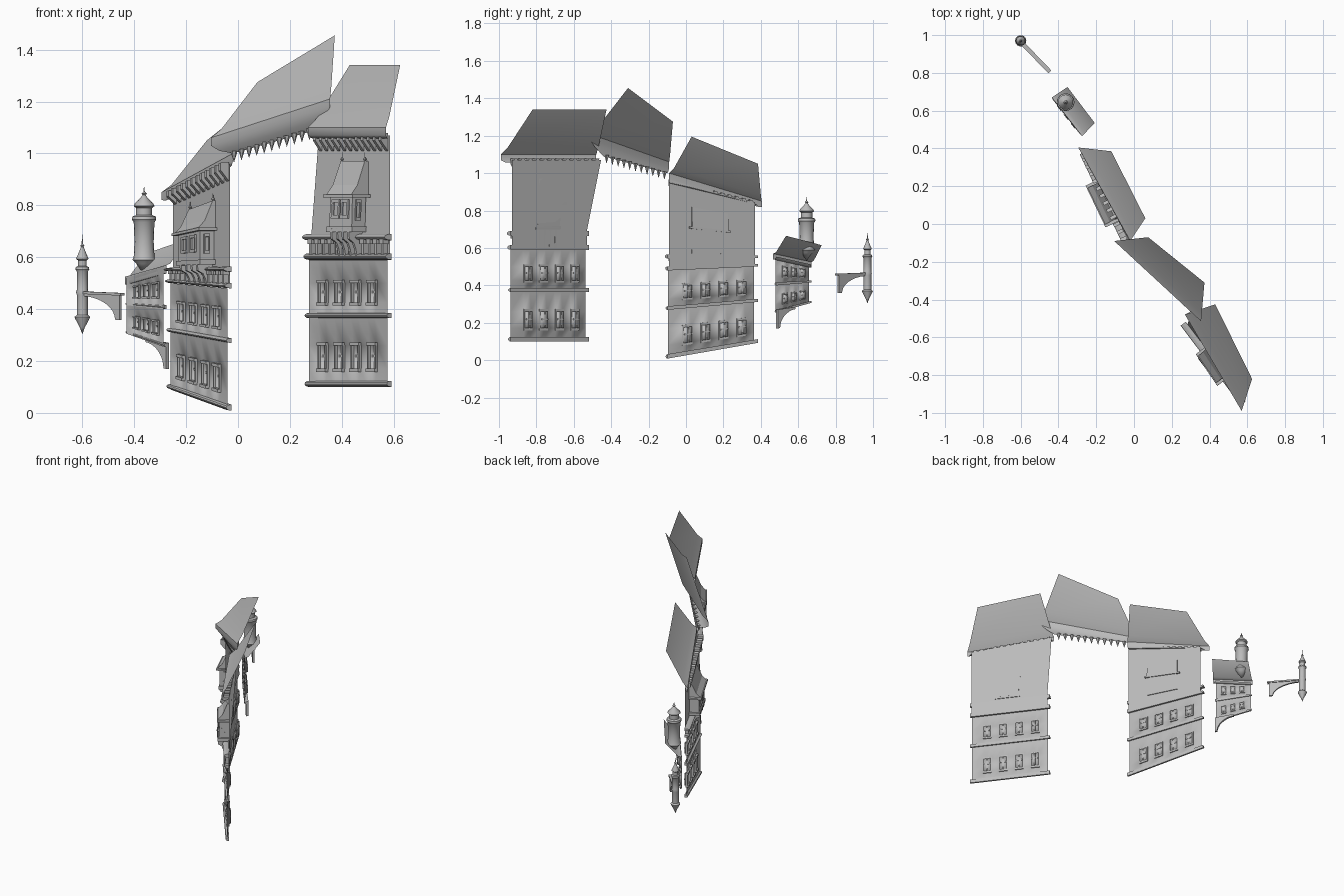
import bpy, bmesh, math
from mathutils import Vector

cube = bpy.data.objects.get("Cube")
if cube:
    bpy.data.objects.remove(cube)

stone = bpy.data.materials.new("grey_stone")
stone.use_nodes = True
GREY = (0.5, 0.5, 0.5, 1)
stone.diffuse_color = GREY
stone.node_tree.nodes["Principled BSDF"].inputs["Base Color"].default_value = GREY


def finish(name, bm, smooth=False, solid=True):
    if solid:
        bmesh.ops.recalc_face_normals(bm, faces=bm.faces[:])
    for f in bm.faces:
        f.smooth = smooth
    me = bpy.data.meshes.new(name)
    bm.to_mesh(me)
    bm.free()
    me.materials.append(stone)
    ob = bpy.data.objects.new(name, me)
    bpy.context.collection.objects.link(ob)
    return ob


def sheet(name, rows, smooth=True):
    """Open surface through rows of points listed bottom to top."""
    bm = bmesh.new()
    grid = [[bm.verts.new(p) for p in r] for r in rows]
    for a, b in zip(grid, grid[1:]):
        for j in range(len(a) - 1):
            bm.faces.new((a[j], b[j], b[j + 1], a[j + 1]))
    return finish(name, bm, smooth, False)


def lathe(name, x, y, profile, sides=16):
    bm = bmesh.new()
    rings = []
    for r, z in profile:
        rings.append([bm.verts.new((x + r * math.cos(math.tau * i / sides),
                                    y + r * math.sin(math.tau * i / sides), z)) for i in range(sides)])
    for a, b in zip(rings, rings[1:]):
        for i in range(sides):
            k = (i + 1) % sides
            bm.faces.new((a[i], a[k], b[k], b[i]))
    bmesh.ops.remove_doubles(bm, verts=bm.verts[:], dist=0.0003)
    ob = finish(name, bm)
    bpy.ops.object.select_all(action='DESELECT')
    bpy.context.view_layer.objects.active = ob
    ob.select_set(True)
    bpy.ops.object.shade_smooth_by_angle(angle=math.radians(40))


class Facade:
    """Maps u (south to north), v (storey count) and d (outward) to space."""

    def __init__(self, south, north, low, high, lean=(0, 0)):
        self.s, self.n = Vector((*south, 0)), Vector((*north, 0))
        self.zs, self.zn = low, high
        self.lean = Vector((*lean, 0))
        t = (self.n - self.s).normalized()
        self.out = Vector((-t.y, t.x, 0))

    def at(self, u, v, d=0):
        i = max(0, min(int(v), len(self.zs) - 2))
        f = v - i
        z0 = self.zs[i] + (self.zs[i + 1] - self.zs[i]) * f
        z1 = self.zn[i] + (self.zn[i + 1] - self.zn[i]) * f
        p = self.s.lerp(self.n, u) + self.out * d + self.lean * (u * max(0, v - 3))
        p.z = z0 + (z1 - z0) * u
        return p

    def prisms(self, name, items):
        """Each item is u0, u1 and a (v, d) outline."""
        bm = bmesh.new()
        for u0, u1, outline in items:
            a = [bm.verts.new(self.at(u0, *p)) for p in outline]
            b = [bm.verts.new(self.at(u1, *p)) for p in outline]
            bm.faces.new(a)
            bm.faces.new(b[::-1])
            for i in range(len(a)):
                k = (i + 1) % len(a)
                bm.faces.new((a[i], b[i], b[k], a[k]))
        finish(name, bm)

    def storey(self, name, level, centres, half, v_lo, v_hi):
        """Dished storey wall with recessed window openings and trims."""
        us = [0] + [c + s * half for c in centres for s in (-1, 1)] + [1]
        vs = [level, level + v_lo, level + v_hi, level + 1]
        bm = bmesh.new()
        g = [[bm.verts.new(self.at(u, v, 0.012 if u in (0, 1) or j in (0, 3) else 0))
              for u in us] for j, v in enumerate(vs)]
        for j in range(3):
            for i in range(len(us) - 1):
                loop = [g[j][i], g[j + 1][i], g[j + 1][i + 1], g[j][i + 1]]
                if j == 1 and i % 2:
                    back = [bm.verts.new(w.co - self.out * 0.012) for w in loop]
                    bm.faces.new(back)
                    for k in range(4):
                        m = (k + 1) % 4
                        bm.faces.new((loop[k], loop[m], back[m], back[k]))
                else:
                    bm.faces.new(loop)
        finish(name + "_wall", bm, True, False)
        trims = []
        a, b = level + v_lo, level + v_hi
        for c in centres:
            w = half * 1.25
            trims += [(c - w, c + w, box(b, b + .05, -.004, .014)),
                      (c - w, c + w, box(a - .05, a, -.004, .016)),
                      (c - w, c - half, box(a, b, -.004, .009)),
                      (c + half, c + w, box(a, b, -.004, .009)),
                      (c - half * .15, c + half * .15, box(a, b, -.014, -.006)),
                      (c - half, c + half, box((a + b) / 2, (a + b) / 2 + .03, -.014, -.006))]
        self.prisms(name + "_window_trim", trims)

    def ledge(self, name, v, height, depth):
        arc = [(v + height / 2 * (1 - math.cos(math.pi * k / 6)), depth * math.sin(math.pi * k / 6))
               for k in range(7)]
        self.prisms(name, [(-.02, 1.03, arc)])


def box(v0, v1, d0, d1):
    return [(v0, d0), (v0, d1), (v1, d1), (v1, d0)]


def roof(name, eave, ridge, wall):
    """Single flared slope with a gutter lip and soffit; ends are south, north."""
    eave, ridge, wall = [[Vector(p) for p in e] for e in (eave, ridge, wall)]
    lip = [p - Vector((0, 0, .03)) for p in eave]
    mid = [e.lerp(r, .22) - Vector((0, 0, .015)) for e, r in zip(eave, ridge)]
    belly = [(w.lerp(l, .6) - Vector((0, 0, .008))) for w, l in zip(wall, lip)]
    sheet(name + "_gutter", [wall, belly, lip, eave])
    sheet(name, [eave, mid, ridge])


def pendants(name, a, b, count, r, drop):
    """Row of hanging points."""
    a, b = Vector(a), Vector(b)
    bm = bmesh.new()
    for i in range(count):
        c = a.lerp(b, (i + .5) / count)
        ring = [bm.verts.new(c + Vector((r * math.cos(k * math.tau / 6), r * math.sin(k * math.tau / 6), 0)))
                for k in range(6)]
        tip = bm.verts.new(c - Vector((0, 0, drop)))
        bm.faces.new(ring)
        for k in range(6):
            bm.faces.new((ring[k], ring[(k + 1) % 6], tip))
    finish(name, bm)


def bracket(name, inner, outer, drop, thick):
    """Flat quarter-arch hanging below a line, deepest at the inner end."""
    inner, outer = Vector(inner), Vector(outer)
    run = outer - inner
    side = Vector((-run.y, run.x, 0)).normalized() * thick / 2
    pts = [inner, outer]
    for k in range(9):
        t = math.pi / 2 * k / 8
        pts.append(inner + run * (.12 + .88 * (1 - math.sin(t))) - Vector((0, 0, .012 + (drop - .012) * (1 - math.cos(t)))))
    pts.append(inner - Vector((0, 0, drop)))
    bm = bmesh.new()
    a = [bm.verts.new(p + side) for p in pts]
    b = [bm.verts.new(p - side) for p in pts]
    bm.faces.new(a)
    bm.faces.new(b[::-1])
    for i in range(len(a)):
        k = (i + 1) % len(a)
        bm.faces.new((a[i], b[i], b[k], a[k]))
    finish(name, bm)


def tall_house(name, f, bay, eave_v, ridge_v):
    """Two storeys, arcaded band, plain upper wall and a projecting bay."""
    centres = [.21, .42, .63, .84]
    for s in range(2):
        f.storey(f"{name}_storey_{s + 1}", s, centres, .045, .27, .6)
        f.ledge(f"{name}_ledge_{s + 1}", s, .09, .022)
    sheet(name + "_upper_wall", [[f.at(0, v), f.at(1, v)] for v in (2, 3, 3.95)], False)
    f.ledge(name + "_band_base", 2, .25, .028)
    f.ledge(name + "_band_rail", 2.75, .25, .034)
    arcade = []
    for i in range(12):
        u = (i + .5) / 12
        arcade += [(u - .012, u + .012, box(2.2, 2.8, 0, .022)),
                   (u - .026, u + .026, box(2.6, 2.8, 0, .026))]
    f.prisms(name + "_arcade", arcade)
    f.prisms(name + "_eave_corbels", [(i / 12 + .025, i / 12 + .06, [(3.8, 0), (3.9, .035), (3.97, .035), (3.97, 0)])
                                      for i in range(12)])
    # projecting bay with its brackets, windows, roof and finials
    a, b = bay
    w = b - a
    f.prisms(name + "_bay", [(a, b, box(3.05, eave_v, -.005, .06)),
                             (a - .02, b + .02, box(3.02, 3.07, -.005, .066))])
    wins = []
    for c in (a + w * .3, a + w * .7):
        wins += [(c - .05, c + .05, box(3.15, 3.18, .06, .068)), (c - .05, c + .05, box(3.3, 3.33, .06, .068)),
                 (c - .05, c - .03, box(3.18, 3.3, .06, .066)), (c + .03, c + .05, box(3.18, 3.3, .06, .066))]
    wins += [(a - .012, a, box(3.15, 3.32, .02, .025)), (a - .012, a, box(3.15, 3.32, .04, .045)),
             (a - .012, a, box(3.3, 3.33, .02, .045)), (a - .012, a, box(3.13, 3.16, .02, .045))]
    f.prisms(name + "_bay_window_trim", wins)
    curve = [(2.1, 0), (2.15, .025), (2.4, .03), (2.65, .04), (2.8, .062), (3.05, .066), (3.05, 0)]
    f.prisms(name + "_bay_brackets", [(a + w * (i + .3) / 4, a + w * (i + .62) / 4, curve) for i in range(4)])
    mid_v = eave_v + (ridge_v - eave_v) * .3
    f.prisms(name + "_bay_roof", [(a - .05, b + .05, box(eave_v - .02, eave_v + .01, -.01, .078)),
                                  (a - .02, b + .02, [(eave_v, -.01), (eave_v, .076), (mid_v, .045),
                                                      (ridge_v, .012), (ridge_v, -.006)])])
    for i, u in enumerate((a - .01, b + .01)):
        p = f.at(u, ridge_v, .008)
        lathe(f"{name}_bay_finial_{i + 1}", p.x, p.y,
              [(0, p.z - .03), (.005, p.z - .015), (.003, p.z), (.007, p.z + .008), (.002, p.z + .014), (0, p.z + .035)], 8)


# south house
south = Facade((.585, -.93), (.283, -.53), [.1, .365, .59, .69, 1.09], [.1, .365, .59, .69, 1.09], (.03, .08))
tall_house("south_house", south, (.33, .62), 3.37, 3.7)
roof("south_roof", [(.57, -.99, 1.1), (.27, -.48, 1.1)], [(.625, -.82, 1.34), (.43, -.425, 1.34)],
     [south.at(0, 3.92), south.at(1, 3.92)])

# middle house
middle = Facade((-.03, -.09), (-.25, .37), [.01, .27, .48, .565, .98], [.09, .31, .5, .56, .86])
tall_house("middle_house", middle, (.28, .66), 3.38, 3.66)
roof("middle_roof", [(-.02, -.09, 1.0), (-.295, .405, .85)], [(.06, .03, 1.195), (-.12, .385, 1.05)],
     [middle.at(0, 3.92), middle.at(1, 3.92)])

# bridging roof with hanging points
roof("bridge_roof", [(.355, -.515, 1.21), (-.105, -.09, 1.06)], [(.373, -.31, 1.455), (.075, -.07, 1.275)],
     [(.3, -.44, 1.09), (-.02, -.1, 1.0)])
pendants("bridge_pendants", (.29, -.44, 1.1), (-.03, -.1, 1.005), 11, .014, .045)

# small house
small = Facade((-.278, .485), (-.42, .665), [.255, .4, .565], [.305, .415, .52])
for s in range(2):
    small.storey(f"small_house_storey_{s + 1}", s, [.24, .5, .76], .06, .3, .62)
    small.ledge(f"small_house_ledge_{s + 1}", s, .1, .012)
roof("small_roof", [(-.275, .465, .57), (-.435, .67, .525)], [(-.208, .535, .665), (-.352, .725, .615)],
     [small.at(0, 1.93), small.at(1, 1.93)])
bracket("small_house_bracket", (-.272, .487, .27), (-.35, .58, .285), .1, .016)

# round tower on the small house
lathe("round_tower", -.362, .645,
      [(0, .53), (.03, .575), (.045, .59), (.04, .6), (.037, .66), (.04, .735), (.047, .745), (.045, .757),
       (.031, .762), (.031, .79), (.04, .797), (.036, .806), (.014, .828), (.006, .84), (.009, .846), (.003, .852), (0, .876)])
pendants("round_tower_cross", (-.362, .645, .845), (-.362, .645, .845), 1, .011, .01)

# far turret with its walkway arm
lathe("far_turret", -.6, .97,
      [(0, .303), (.01, .33), (.027, .362), (.03, .37), (.021, .378), (.021, .455), (.024, .465), (.021, .475),
       (.021, .545), (.027, .553), (.025, .562), (.017, .566), (.017, .588), (.024, .594), (.012, .622),
       (.005, .64), (.008, .645), (.003, .651), (0, .692)], 14)
bracket("walkway_arch", (-.453, .813, .453), (-.59, .955, .462), .095, .012)
walk = Facade((-.445, .805), (-.59, .955), [.452, .462], [.458, .468])
walk.prisms("walkway_deck", [(0, 1, box(0, 1, -.011, .011))])
